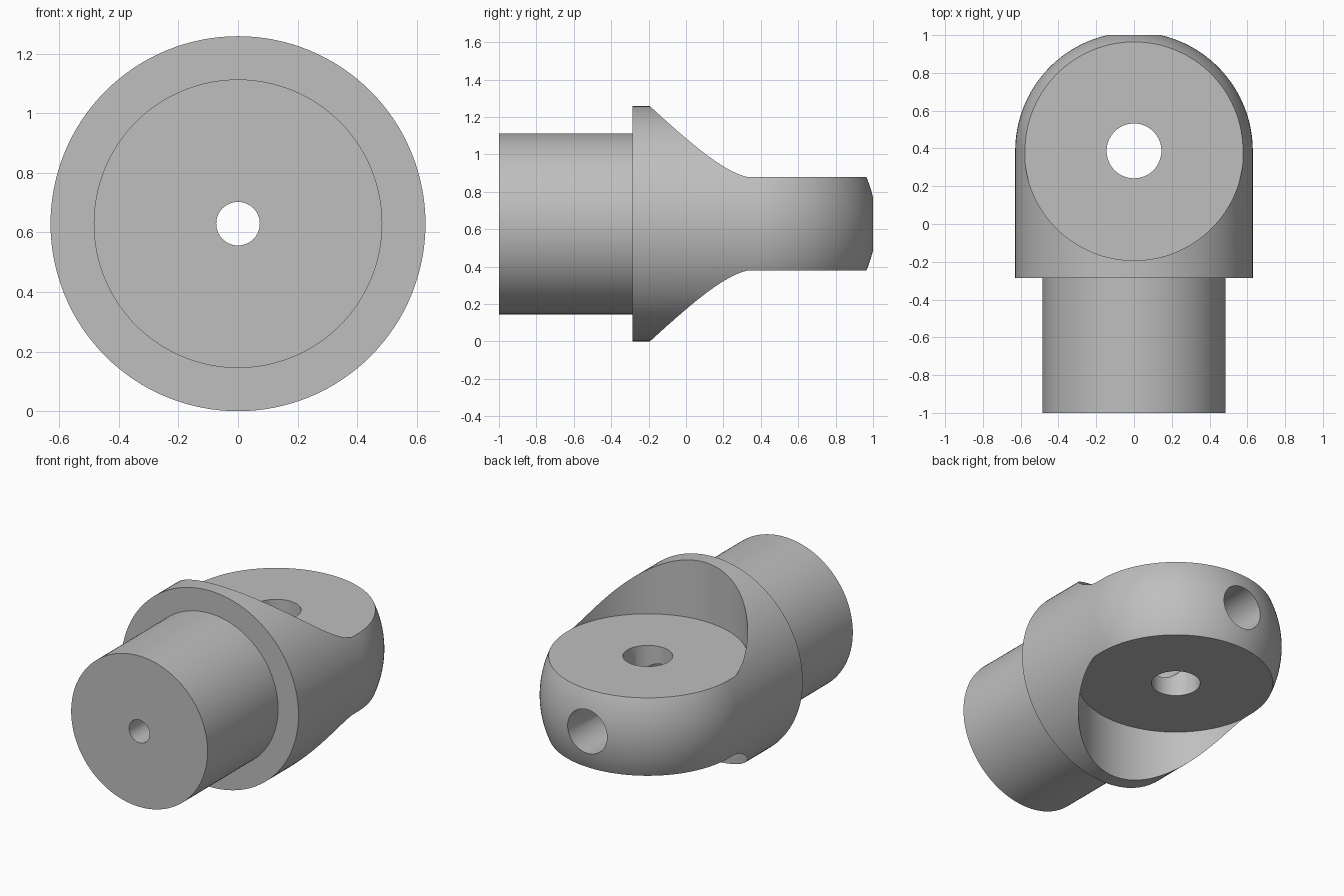
import bpy, bmesh
from math import pi, sin, cos, asin
from mathutils import Matrix, Vector

if "Cube" in bpy.data.objects:
    bpy.data.objects.remove(bpy.data.objects["Cube"])

R = 0.629          # collar and rounded end radius, also the axis height
STUB = 0.484       # shank radius
BORE = 0.14        # wide bore from the rounded end
PILOT = 0.073      # narrow bore through the shank
EYE_Y = 0.387      # centre of the rounded end and the cross hole
TONGUE = 0.25      # half thickness of the flat tongue
SEGMENTS = 128

steel = bpy.data.materials.new("plain grey")
steel.use_nodes = True
grey = (0.52, 0.52, 0.52, 1)
steel.diffuse_color = grey
steel.node_tree.nodes["Principled BSDF"].inputs["Base Color"].default_value = grey


def add_object(name, bm):
    mesh = bpy.data.meshes.new(name)
    bmesh.ops.recalc_face_normals(bm, faces=bm.faces)
    bm.to_mesh(mesh)
    bm.free()
    mesh.materials.append(steel)
    ob = bpy.data.objects.new(name, mesh)
    bpy.context.collection.objects.link(ob)
    return ob


def lathe(name, profile):
    """Turn a closed (radius, y) outline around the horizontal axis."""
    bm = bmesh.new()
    rings = []
    for i in range(SEGMENTS):
        a = 2 * pi * i / SEGMENTS
        rings.append([bm.verts.new((r * cos(a), y, R + r * sin(a))) for r, y in profile])
    n = len(profile)
    for i in range(SEGMENTS):
        a, b = rings[i], rings[(i + 1) % SEGMENTS]
        for j in range(n):
            k = (j + 1) % n
            bm.faces.new((a[j], a[k], b[k], b[j]))
    return add_object(name, bm)


def upright_cutter(name, radius, z0, z1):
    bm = bmesh.new()
    bmesh.ops.create_cone(bm, cap_ends=True, segments=SEGMENTS, radius1=radius,
                          radius2=radius, depth=z1 - z0,
                          matrix=Matrix.Translation(Vector((0, EYE_Y, (z0 + z1) / 2))))
    ob = add_object(name, bm)
    ob.hide_render = True
    return ob


# Turned body: shank, collar, rounded end and stepped bore
start = asin(BORE / R)
steps = 32
dome = []
for i in range(steps + 1):
    t = pi / 2 + (start - pi / 2) * i / steps
    dome.append((R * sin(t), EYE_Y + R * cos(t)))
body = lathe("eye_joint_body",
             [(PILOT, -1), (STUB, -1), (STUB, -0.285), (R, -0.285)]
             + dome + [(BORE, -0.3), (PILOT, -0.3)])

# Round pockets above and below the tongue, and the cross hole
cutters = [
    upright_cutter("upper_pocket_cutter", 0.58, R + TONGUE, 2 * R + 0.3),
    upright_cutter("lower_pocket_cutter", 0.58, -0.3, R - TONGUE),
    upright_cutter("cross_hole_cutter", 0.145, -0.2, 2 * R + 0.2),
]
bpy.ops.object.select_all(action="DESELECT")
bpy.context.view_layer.objects.active = body
body.select_set(True)
for cutter in cutters:
    mod = body.modifiers.new(cutter.name, "BOOLEAN")
    mod.operation = "DIFFERENCE"
    mod.solver = "EXACT"
    mod.object = cutter
    bpy.ops.object.modifier_apply(modifier=mod.name)
    bpy.data.objects.remove(cutter)

bpy.ops.object.shade_smooth_by_angle(angle=pi / 6)
